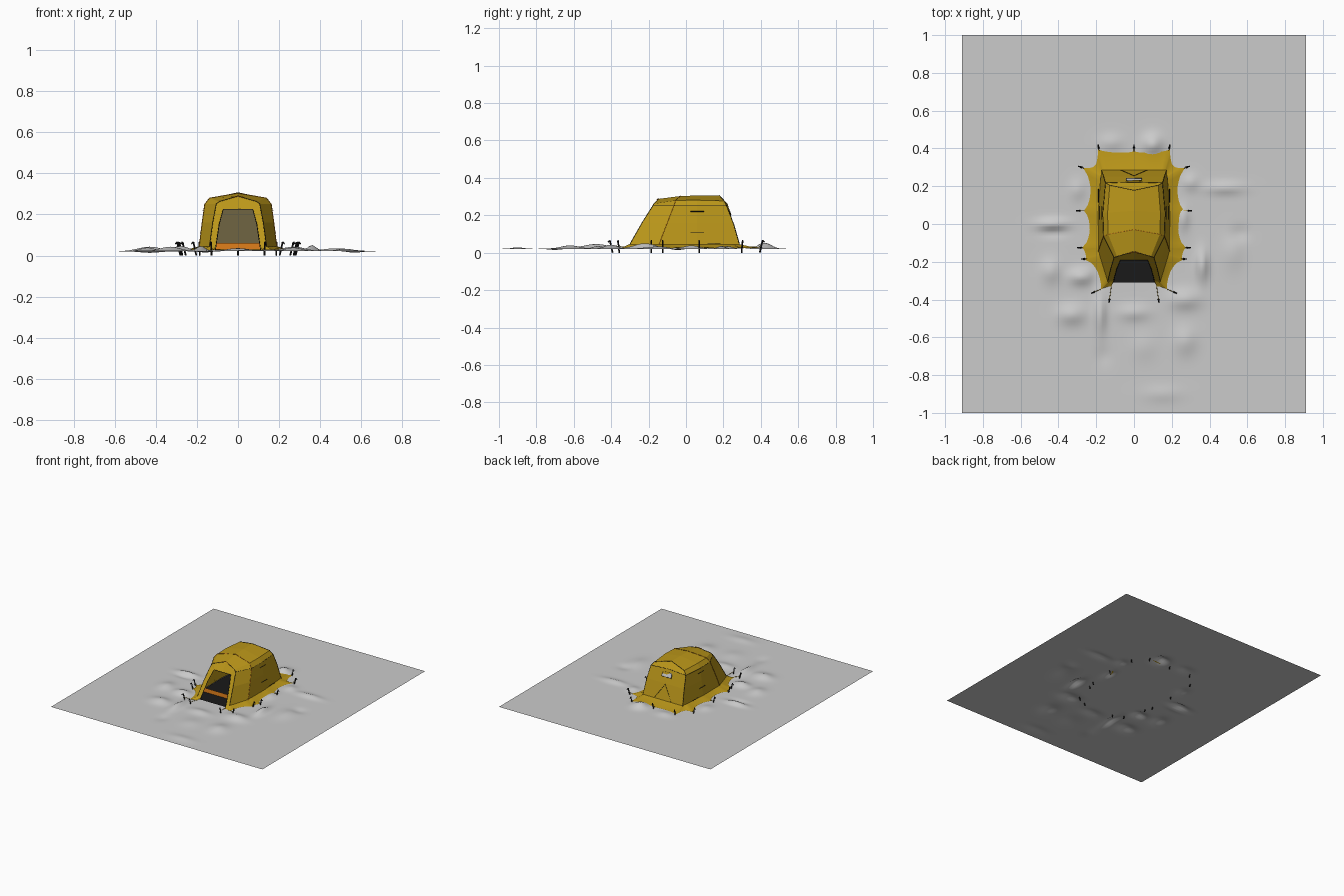
import bpy, bmesh, math
from mathutils import Vector

if "Cube" in bpy.data.objects:
    bpy.data.objects.remove(bpy.data.objects["Cube"])


def material(name, col):
    m = bpy.data.materials.new(name)
    m.diffuse_color = (*col, 1)
    m.use_nodes = True
    m.node_tree.nodes["Principled BSDF"].inputs["Base Color"].default_value = m.diffuse_color
    return m


YELLOW = material("yellow_cloth", (0.50, 0.31, 0.01))
ORANGE = material("orange_trim", (0.70, 0.20, 0.01))
BLACK = material("black_fabric", (0.01, 0.01, 0.01))
TAN = material("inner_lining", (0.24, 0.19, 0.08))
WHITE = material("window_film", (0.75, 0.75, 0.72))


def mesh_object(name, verts, faces, mat=None):
    me = bpy.data.meshes.new(name)
    me.from_pydata([tuple(v) for v in verts], [], faces)
    bm = bmesh.new()
    bm.from_mesh(me)
    bmesh.ops.remove_doubles(bm, verts=bm.verts, dist=0.0004)
    bmesh.ops.recalc_face_normals(bm, faces=bm.faces)
    bm.to_mesh(me)
    bm.free()
    if mat:
        me.materials.append(mat)
    ob = bpy.data.objects.new(name, me)
    bpy.context.collection.objects.link(ob)
    return ob


def tube(name, pts, r, mat):
    cu = bpy.data.curves.new(name, 'CURVE')
    cu.dimensions = '3D'
    cu.bevel_depth = r
    cu.bevel_resolution = 0
    cu.use_fill_caps = True
    sp = cu.splines.new('POLY')
    sp.points.add(len(pts) - 1)
    for p, c in zip(sp.points, pts):
        p.co = (*c, 1)
    cu.materials.append(mat)
    ob = bpy.data.objects.new(name, cu)
    bpy.context.collection.objects.link(ob)
    return ob


def flip(p):
    return (-p[0], p[1], p[2])


def both(half):
    """Mirror a half hoop (base to ridge) into a full hoop."""
    return list(half) + [flip(p) for p in reversed(half[:-1])]


# Snow ground: flat sheet with soft drifts around the tent
BUMPS = [(-0.43, 0.0, .08, .025, .022), (-0.43, -0.05, .07, .02, -.008), (0.10, 0.42, .05, .05, .032),
         (-0.12, 0.43, .06, .04, .012), (-0.18, -0.48, .03, .10, .025), (-0.16, -0.70, .04, .05, -.006),
         (0.27, -0.62, .06, .07, .018), (0.15, -0.90, .10, .04, .008), (0.48, 0.19, .10, .03, .015),
         (0.36, -0.22, .03, .08, .030), (0.52, -0.15, .06, .09, .012), (-0.33, -0.48, .07, .05, .022),
         (-0.28, -0.28, .06, .04, .025), (-0.44, -0.25, .05, .06, .018), (0.26, 0.03, .03, .06, .018),
         (0.27, -0.40, .08, .05, .022), (0.00, -0.47, .08, .04, .015), (0.56, -0.05, .05, .04, -.009),
         (-0.30, 0.18, .04, .05, .012), (0.30, 0.22, .04, .04, .014), (0.05, -0.65, .07, .07, .008)]


def ground_z(x, y):
    d = max(abs(x) - 0.19, abs(y) - 0.30)
    mask = min(1, max(0, d / 0.05))
    z = sum(h * math.exp(-((x - a) / rx) ** 2 - ((y - b) / ry) ** 2) for a, b, rx, ry, h in BUMPS)
    return 0.021 + z * mask * mask * (3 - 2 * mask)


NX, NY = 110, 120
gv = [(x, y, ground_z(x, y)) for j in range(NY + 1) for i in range(NX + 1)
      for x, y in [(-0.91 + 1.82 * i / NX, -1 + 2 * j / NY)]]
gf = [(k, k + 1, k + NX + 2, k + NX + 1) for j in range(NY) for i in range(NX) for k in [j * (NX + 1) + i]]
ground = mesh_object("snow_ground", gv, gf)
for p in ground.data.polygons:
    p.use_smooth = True

# Tent shell: half hoops from base to ridge, front to back
FRONT = [(.14, -.31, .028), (.122, -.235, .16), (.105, -.178, .25), (.09, -.172, .262), (0, -.145, .288)]
HOOP_A = [(.19, -.15, .028), (.174, -.10, .16), (.161, -.065, .25), (.137, -.055, .28), (0, -.03, .303)]
HOOP_M = [(.192, .06, .028), (.176, .06, .16), (.164, .06, .25), (.14, .06, .281), (0, .07, .306)]
HOOP_B = [(.172, .29, .028), (.16, .252, .16), (.15, .217, .25), (.128, .205, .277), (0, .178, .306)]
hoops = [both(h) for h in (FRONT, HOOP_A, HOOP_M, HOOP_B)]
n = len(hoops[0])
sv = [p for h in hoops for p in h]
sf = [(a * n + i, a * n + i + 1, a * n + n + i + 1, a * n + n + i) for a in range(3) for i in range(n - 1)]
mesh_object("tent_shell", sv, sf, YELLOW)

# Back wall with a hooded upper panel
brow = [(.15, .217, .25), (0, .222, .262), (-.15, .217, .25)]
b = HOOP_B
bv = [b[0], b[1], brow[0], brow[1], brow[2], flip(b[1]), flip(b[0]), b[3], b[4], flip(b[3]), (0, .252, .16), (0, .29, .028)]
mesh_object("back_wall", bv, [(0, 1, 10, 11), (1, 2, 3, 10), (11, 10, 5, 6), (10, 3, 4, 5),
                              (2, 7, 8, 3), (3, 8, 9, 4)], YELLOW)

# Front wall around the open doorway
D = [(.11, -.308, .028), (.092, -.24, .15), (.072, -.192, .225)]
top = (0, -.192, .225)
fh = []
ff = []
for s in (lambda p: p, flip):
    k = len(fh)
    fh += [s(p) for p in FRONT + D + [top]]
    ff += [tuple(k + i for i in q) for q in [(0, 1, 6, 5), (1, 2, 7, 6), (2, 3, 7), (3, 4, 8, 7)]]
mesh_object("front_wall", fh, ff, YELLOW)
tube("door_piping", D + [flip(p) for p in reversed(D)], .0022, BLACK)

# Floor, door sill and the inner lining seen through the doorway
plan = [(.138, -.31), (.187, -.15), (.189, .06), (.17, .287)]
outline = plan + [(-x, y) for x, y in reversed(plan)]
mesh_object("tent_floor", [(x, y, .029) for x, y in outline], [tuple(range(8))], BLACK)
mesh_object("door_sill", [(-.168, -.19, .029), (.168, -.19, .029), (.163, -.187, .06), (-.163, -.187, .06)],
            [(0, 1, 2, 3)], ORANGE)
mesh_object("back_lining", [(-.165, .284, .03), (.165, .284, .03), (.145, .212, .248), (-.145, .212, .248)],
            [(0, 1, 2, 3)], TAN)

# Seams on the frame hoops
out = 1.006


def seam(name, pts, mat, r=.0014):
    tube(name, [(x * out, y, z + .0008) for x, y, z in pts], r, mat)


seam("front_seam", hoops[0], BLACK)
seam("middle_front_seam", hoops[1], ORANGE)
seam("back_seam", hoops[3], BLACK)
seam("back_brow_seam", brow, BLACK)
seam("canopy_trim", [(-.03, -.156, .282), (0, -.147, .289), (.03, -.156, .282)], ORANGE, .002)
for side in (1, -1):
    seam("eave_seam", [(side * h[2][0], h[2][1], h[2][2]) for h in (FRONT, HOOP_A, HOOP_M, HOOP_B)], BLACK, .001)
    # Side vent flaps
    for z, x, y in ((.22, .1705, .06), (.11, .184, .06), (.05, .188, .15)):
        tube("side_vent", [(side * x, y - .035, z), (side * x, y + .035, z)], .002, BLACK)

# Back window and back door seam


def back_pt(x, z, lift=.002):
    y = .252 + (z - .16) * (-.035 / .09 if z > .16 else -.038 / .132)
    return (x, y + lift + .004 * (z > .16), z)


win = [back_pt(x, z) for x, z in ((-.042, .205), (.042, .205), (.038, .238), (-.038, .238))]
mesh_object("back_window", win, [(0, 1, 2, 3)], WHITE)
tube("window_piping", win + win[:1], .0018, BLACK)
tube("back_door_seam", [back_pt(-.07, .05), back_pt(0, .155), back_pt(.07, .05)], .0012, BLACK)

# Ground skirt: (tab x, tab y, base x, base y), scalloped between tabs
TABS = [(.12, -.33, .11, -.305), (.175, -.345, .14, -.31), (.258, -.19, .183, -.17), (.275, -.125, .19, -.125),
        (.265, .07, .191, .07), (.27, .298, .178, .25), (.19, .395, .168, .29), (0, .385, 0, .29)]
STEPS = 8
for side in (1, -1):
    kv = []
    for i in range(len(TABS) - 1):
        for s in range(STEPS + 1):
            t = s / STEPS
            tx, ty, bx, by = [p + (q - p) * t for p, q in zip(TABS[i], TABS[i + 1])]
            pull = (.12 if i in (0, 2, 6) else .45) * math.sin(math.pi * t) ** .6 if 0 < t < 1 else 0
            ox, oy = tx + (bx - tx) * pull, ty + (by - ty) * pull
            mx, my = (ox + bx) / 2, (oy + by) / 2
            kv += [(side * bx * .99, by * .99, .045), (side * mx, my, .033),
                   (side * ox, oy, .026 + .4 * (ground_z(side * ox, oy) - .021))]
    kf = []
    for i in range(len(kv) // 3 - 1):
        if (i + 1) % (STEPS + 1):
            kf += [(3 * i + c, 3 * i + c + 1, 3 * i + c + 4, 3 * i + c + 3) for c in (0, 1)]
    sk = mesh_object("ground_skirt", kv, kf, YELLOW)
    for p in sk.data.polygons:
        p.use_smooth = True

# Pegs leaning outward, each with a short cord to the skirt
PEGS = [(.13, -.40, .12, -.33), (.21, -.36, .175, -.345), (.262, -.185, .25, -.185), (.282, -.125, .27, -.125),
        (.288, .07, .26, .07), (.278, .30, .265, .295), (.187, .402, .185, .39), (0, .402, 0, .385)]
for x, y, tx, ty in PEGS:
    for side in ((1, -1) if x else (1,)):
        d = Vector((side * (x - tx), y - ty, 0)).normalized() * .008
        p = Vector((side * x, y, 0))
        tip = p + d + Vector((0, 0, .066))
        tube("tent_peg", [p - d, tip], .0045, BLACK)
        tube("peg_hook", [tip, tip + d * 1.2 - Vector((0, 0, .01))], .0035, BLACK)
        tube("peg_cord", [p + Vector((0, 0, .04)), (side * tx, ty, .03)], .0015, YELLOW)
